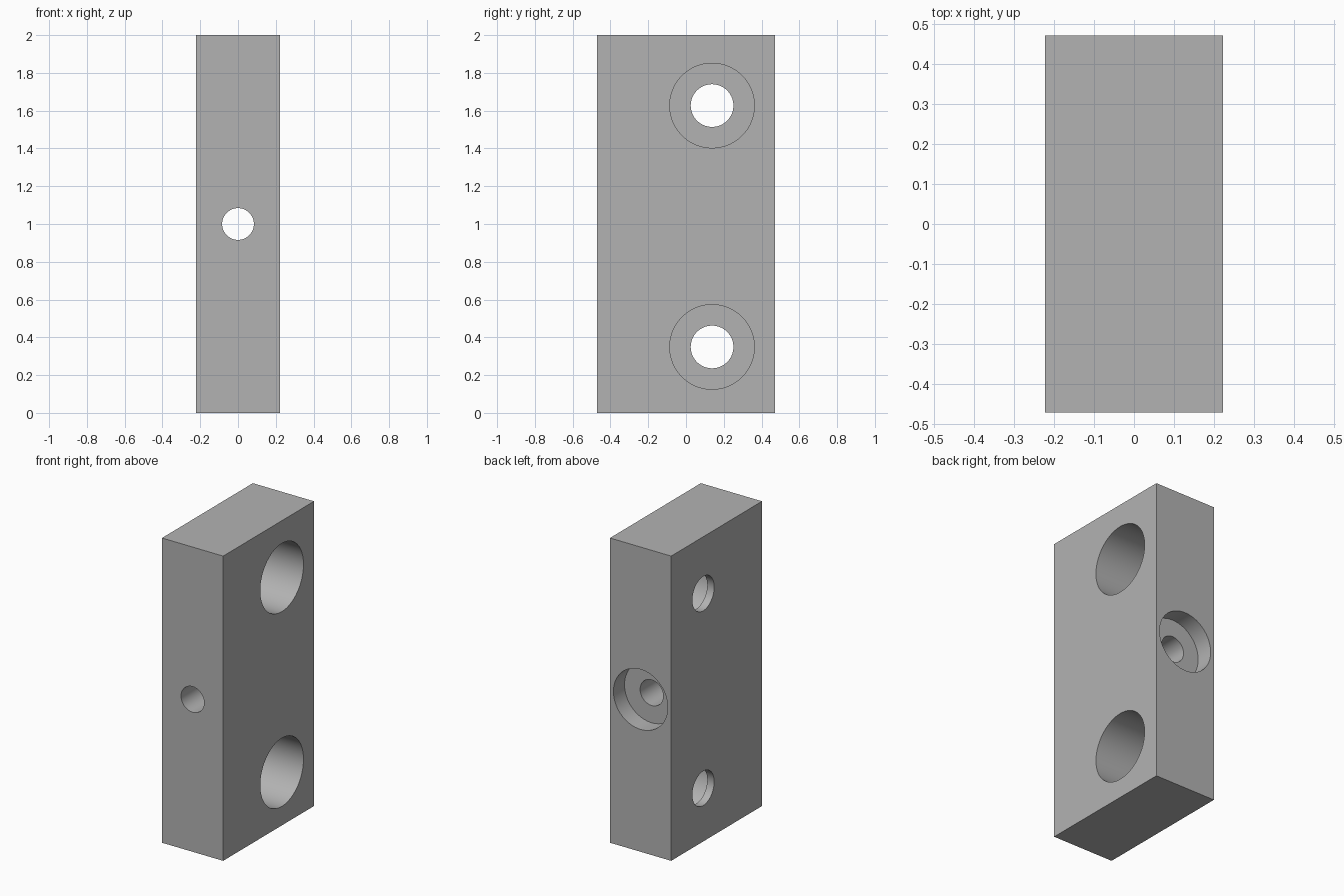
import bpy
from math import pi, radians
from mathutils import Vector

if "Cube" in bpy.data.objects:
    bpy.data.objects.remove(bpy.data.objects["Cube"])

# Overall block dimensions
WIDTH, DEPTH, HEIGHT = 0.444, 0.942, 2.0

grey = bpy.data.materials.new("plain grey")
grey.use_nodes = True
colour = (0.45, 0.45, 0.45, 1)
grey.diffuse_color = colour
grey.node_tree.nodes["Principled BSDF"].inputs["Base Color"].default_value = colour

# Solid mounting block
bpy.ops.mesh.primitive_cube_add(size=1, location=(0, 0, HEIGHT / 2))
block = bpy.context.object
block.name = "mounting_block"
block.scale = (WIDTH, DEPTH, HEIGHT)
bpy.ops.object.transform_apply(location=False, rotation=False, scale=True)
block.data.materials.append(grey)


def drill(name, start, end, radius):
    """Cut a round bore between two points."""
    start, end = Vector(start), Vector(end)
    axis = end - start
    bpy.ops.mesh.primitive_cylinder_add(
        vertices=96, radius=radius, depth=axis.length, location=(start + end) / 2,
        rotation=axis.to_track_quat("Z", "Y").to_euler())
    cutter = bpy.context.object
    cutter.name = name
    cutter.data.materials.append(grey)
    cutter.hide_render = True
    cut = block.modifiers.new(name, "BOOLEAN")
    cut.operation = "DIFFERENCE"
    cut.solver = "EXACT"
    cut.object = cutter
    bpy.context.view_layer.objects.active = block
    bpy.ops.object.modifier_apply(modifier=cut.name)
    bpy.data.objects.remove(cutter)


# Two counterbored screw holes across the block, opening wide on the left side
HOLE_Y, FLOOR_X = 0.138, -WIDTH / 2 + 0.05
for label, z in (("lower", 0.349), ("upper", 1.627)):
    drill(label + "_counterbore", (FLOOR_X, HOLE_Y, z), (WIDTH, HOLE_Y, z), 0.224)
    drill(label + "_screw_hole", (-WIDTH, HOLE_Y, z), (0, HOLE_Y, z), 0.113)

# Central hole front to back, with a shallow recess in the back
drill("back_recess", (0, DEPTH / 2 - 0.115, 1), (0, DEPTH, 1), 0.197)
drill("centre_hole", (0, -DEPTH, 1), (0, DEPTH, 1), 0.084)

# Smooth bores with sharp rims
bpy.ops.object.select_all(action="DESELECT")
block.select_set(True)
bpy.context.view_layer.objects.active = block
bpy.ops.object.shade_smooth_by_angle(angle=radians(30))
